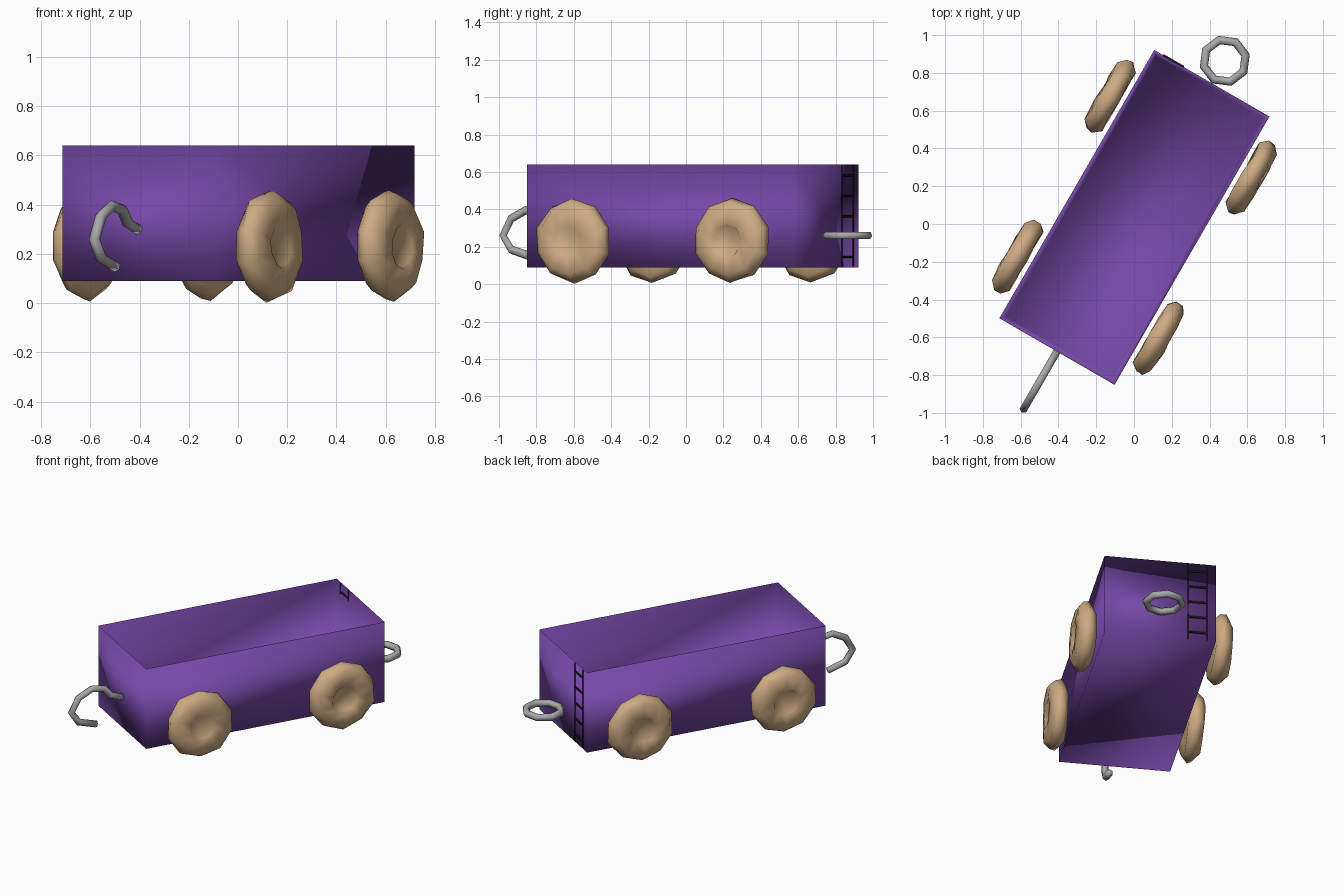
import bpy, bmesh, math, random
from mathutils import Matrix, Vector

random.seed(4)
cube = bpy.data.objects.get("Cube")
if cube:
    bpy.data.objects.remove(cube, do_unlink=True)

# The whole wagon stands turned on the ground; parts are built in its own frame
FRAME = Matrix.Translation((0.002, 0.035, 0)) @ Matrix.Rotation(math.radians(-30), 4, 'Z')
WIDTH, LENGTH, BOTTOM, TOP, WALL = 0.704, 1.64, 0.09, 0.64, 0.035


def material(name, color):
    m = bpy.data.materials.new(name)
    m.use_nodes = True
    m.diffuse_color = (*color, 1)
    bsdf = next(n for n in m.node_tree.nodes if n.type == 'BSDF_PRINCIPLED')
    bsdf.inputs["Base Color"].default_value = (*color, 1)
    bsdf.inputs["Roughness"].default_value = 0.6
    return m


purple = material("purple", (0.18, 0.065, 0.39))
tan = material("tan wood", (0.62, 0.41, 0.23))
grey = material("grey metal", (0.4, 0.4, 0.4))
black = material("black", (0.01, 0.01, 0.01))


def finish(bm, name, mat, smooth=True):
    bmesh.ops.recalc_face_normals(bm, faces=bm.faces)
    me = bpy.data.meshes.new(name)
    for f in bm.faces:
        f.smooth = smooth
    bm.to_mesh(me)
    bm.free()
    me.materials.append(mat)
    ob = bpy.data.objects.new(name, me)
    bpy.context.collection.objects.link(ob)
    ob.matrix_world = FRAME
    return ob


def box(bm, center, size):
    bmesh.ops.create_cube(bm, size=1, matrix=Matrix.Translation(center) @ Matrix.Diagonal((*size, 1)))


def tube(name, points, radius, normal, closed, sides=6):
    """Sweep a ring of points along a flat path with the given plane normal."""
    bm = bmesh.new()
    n, rings = len(points), []
    for i, p in enumerate(points):
        a = points[(i - 1) % n] if closed or i > 0 else p
        b = points[(i + 1) % n] if closed or i < n - 1 else p
        side = (b - a).normalized().cross(normal)
        angles = [2 * math.pi * k / sides for k in range(sides)]
        rings.append([bm.verts.new(p + radius * (side * math.cos(t) + normal * math.sin(t)))
                      for t in angles])
    for i in range(n if closed else n - 1):
        r, s = rings[i], rings[(i + 1) % n]
        for k in range(sides):
            j = (k + 1) % sides
            bm.faces.new((r[k], r[j], s[j], s[k]))
    if not closed:
        bm.faces.new(rings[0])
        bm.faces.new(rings[-1])
    return finish(bm, name, grey)


# Open wagon body: inset the top and push it down, softly shaded
bm = bmesh.new()
box(bm, (0, 0, (TOP + BOTTOM) / 2), (WIDTH, LENGTH, TOP - BOTTOM))
top = max(bm.faces, key=lambda f: f.calc_center_median().z)
bmesh.ops.inset_region(bm, faces=[top], thickness=WALL)
bmesh.ops.translate(bm, verts=top.verts, vec=(0, 0, BOTTOM + 0.04 - TOP))
finish(bm, "wagon_body", purple)

# Lumpy hand-carved wheels: (radius, outward offset), with a shallow hub dent
PROFILE = [(0.10, -0.052), (0.19, -0.052), (0.226, -0.015), (0.222, 0.02),
           (0.185, 0.052), (0.095, 0.058), (0.085, 0.05)]


def wheel(name, side, y):
    bm = bmesh.new()
    sides, rings = 10, []
    for r, x in PROFILE:
        ring = []
        for k in range(sides):
            t = 2 * math.pi * (k + 0.5) / sides
            q = r * random.uniform(0.96, 1.02)
            ring.append(bm.verts.new((side * (0.432 + x + random.uniform(-0.006, 0.006)),
                                      y + q * math.cos(t), 0.232 + q * math.sin(t))))
        rings.append(ring)
    for a, b in zip(rings, rings[1:]):
        for k in range(sides):
            j = (k + 1) % sides
            bm.faces.new((a[k], a[j], b[j], b[k]))
    bm.faces.new(rings[0])
    bm.faces.new(rings[-1])
    finish(bm, name, tan)


for side, side_name in ((1, "right"), (-1, "left")):
    for y, end in ((-0.49, "front"), (0.49, "back")):
        wheel(f"{end}_{side_name}_wheel", side, y)

# Flat coupling ring at the back
ring = [Vector((0.114 * math.cos(math.pi * k / 4), 0.957 + 0.114 * math.sin(math.pi * k / 4), 0.26))
        for k in range(8)]
tube("back_ring", ring, 0.023, Vector((0, 0, 1)), True)

# Upright open hook at the front
HOOK = [(-0.82, 0.30), (-0.90, 0.325), (-0.945, 0.38), (-1.03, 0.395), (-1.12, 0.35),
        (-1.17, 0.26), (-1.12, 0.185), (-1.0, 0.148)]
tube("front_hook", [Vector((0, y, z)) for y, z in HOOK], 0.023, Vector((1, 0, 0)), False)

# Thin ladder on the back wall
bm = bmesh.new()
back = LENGTH / 2
for x in (-0.295, -0.175):
    box(bm, (x, back, (TOP + BOTTOM) / 2), (0.007, 0.008, TOP - BOTTOM - 0.01))
for i in range(5):
    box(bm, (-0.235, back, 0.145 + 0.109 * i), (0.12, 0.012, 0.011))
finish(bm, "back_ladder", black, smooth=False)
